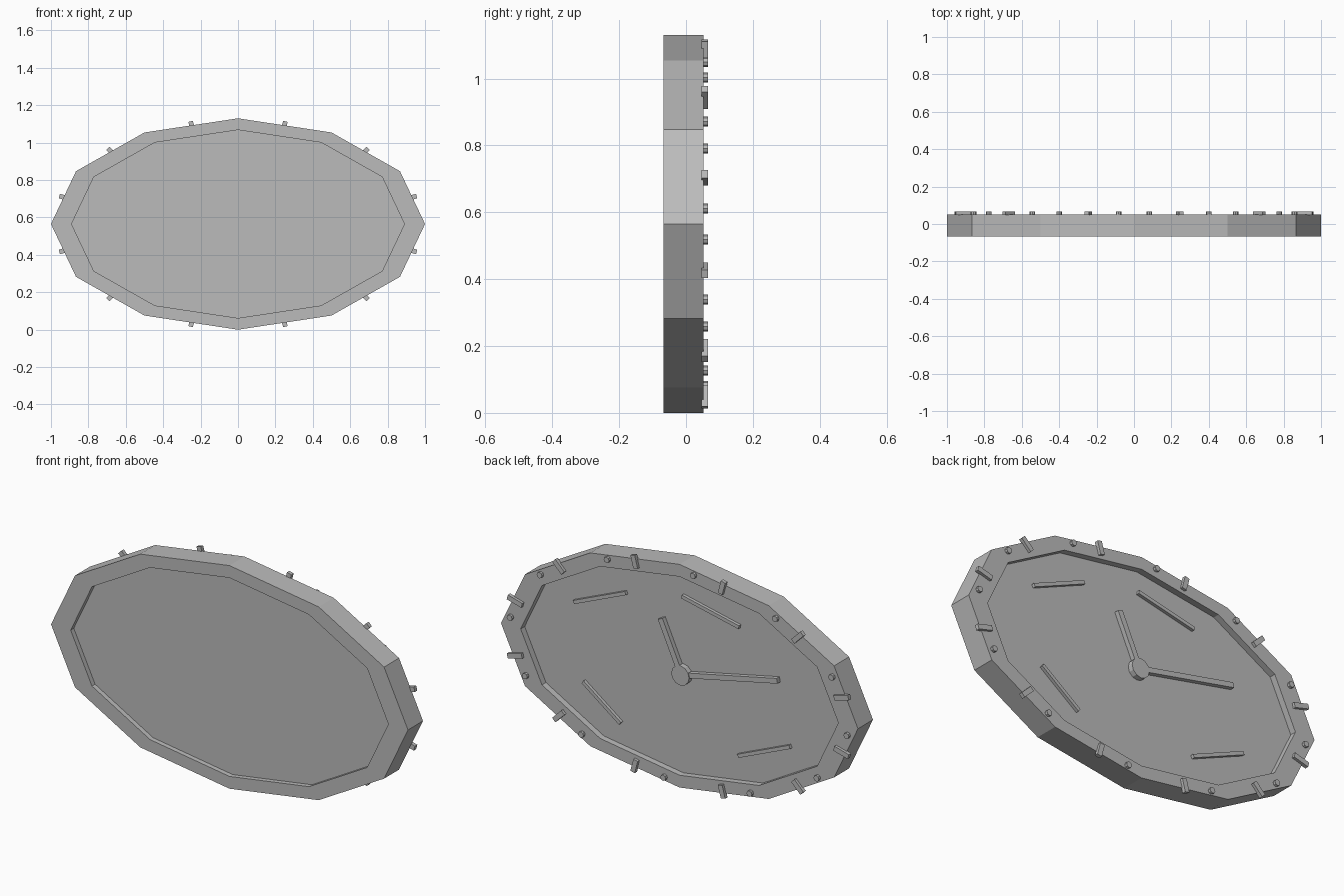
import bpy
import bmesh
from math import cos, sin, radians, hypot

cube = bpy.data.objects.get("Cube")
if cube:
    bpy.data.objects.remove(cube, do_unlink=True)

GREY = (0.5, 0.5, 0.5, 1)
grey = bpy.data.materials.new("plain grey")
grey.use_nodes = True
grey.diffuse_color = GREY
grey.node_tree.nodes["Principled BSDF"].inputs["Base Color"].default_value = GREY

RX, RZ = 1.0, 0.565      # oval half sizes, the centre is at height RZ
FRONT, BACK = -0.068, 0.052
DIAL_FRONT, DIAL_BACK = -0.043, 0.02


def finish(bm, name):
    bmesh.ops.recalc_face_normals(bm, faces=bm.faces)
    mesh = bpy.data.meshes.new(name)
    bm.to_mesh(mesh)
    bm.free()
    mesh.materials.append(grey)
    obj = bpy.data.objects.new(name, mesh)
    bpy.context.collection.objects.link(obj)
    return obj


def oval(degrees, scale=1.0):
    a = radians(degrees)
    return RX * scale * cos(a), RZ * scale * sin(a)


def prism(name, outline, y0, y1):
    """Extrude an outline in the x-z plane from y0 to y1."""
    bm = bmesh.new()
    a, b = [[bm.verts.new((x, y, z + RZ)) for x, z in outline] for y in (y0, y1)]
    bm.faces.new(a)
    bm.faces.new(b)
    n = len(outline)
    for i in range(n):
        j = (i + 1) % n
        bm.faces.new((a[i], a[j], b[j], b[i]))
    return finish(bm, name)


def bar(name, start, end, width, y0, y1):
    """Flat rectangular bar between two points of the x-z plane."""
    dx, dz = end[0] - start[0], end[1] - start[1]
    k = width / 2 / hypot(dx, dz)
    nx, nz = -dz * k, dx * k
    outline = [(start[0] + nx, start[1] + nz), (start[0] - nx, start[1] - nz),
               (end[0] - nx, end[1] - nz), (end[0] + nx, end[1] + nz)]
    return prism(name, outline, y0, y1)


def disc(name, centre, radius, sides, y0, y1):
    steps = [radians(360 * i / sides) for i in range(sides)]
    outline = [(centre[0] + radius * cos(a), centre[1] + radius * sin(a)) for a in steps]
    return prism(name, outline, y0, y1)


# Twelve-sided oval rim: four loops joined into a closed square tube
bm = bmesh.new()
loops = []
for scale, y in ((1, FRONT), (1, BACK), (0.89, BACK), (0.89, FRONT)):
    points = [oval(30 * i, scale) for i in range(12)]
    loops.append([bm.verts.new((x, y, z + RZ)) for x, z in points])
for k in range(4):
    p, q = loops[k], loops[(k + 1) % 4]
    for i in range(12):
        j = (i + 1) % 12
        bm.faces.new((p[i], p[j], q[j], q[i]))
finish(bm, "rim")

# Recessed dial, visible from both sides
prism("dial", [oval(30 * i, 0.895) for i in range(12)], DIAL_FRONT, DIAL_BACK)

# Bar and dot markers round the back of the rim
for i in range(12):
    angle = 15 + 30 * i
    a = radians(angle)
    x, z = oval(angle, 0.947)
    half = (0.09 - 0.025 * abs(sin(a))) / 2
    bar("hour_marker", (x - half * cos(a), z - half * sin(a)),
        (x + half * cos(a), z + half * sin(a)), 0.025, BACK - 0.005, 0.066)
    disc("dot_marker", oval(5 + 30 * i, 0.947), 0.015, 8, BACK - 0.005, 0.066)

# Four thin strips on the dial
for start, end in (((0.605, 0.205), (0.315, 0.328)),
                   ((0.0, 0.395), (-0.32, 0.325)),
                   ((0.555, -0.185), (0.345, -0.34)),
                   ((-0.605, -0.205), (-0.315, -0.328))):
    bar("dial_strip", start, end, 0.018, DIAL_BACK - 0.005, 0.036)

# Hands and centre hub
bar("minute_hand", (0, 0), (-0.54, 0.115), 0.026, DIAL_BACK - 0.005, 0.043)
bar("hour_hand", (0, 0), (0.115, 0.255), 0.028, DIAL_BACK - 0.005, 0.043)
disc("hub", (0, 0), 0.05, 12, DIAL_BACK - 0.005, 0.047)
